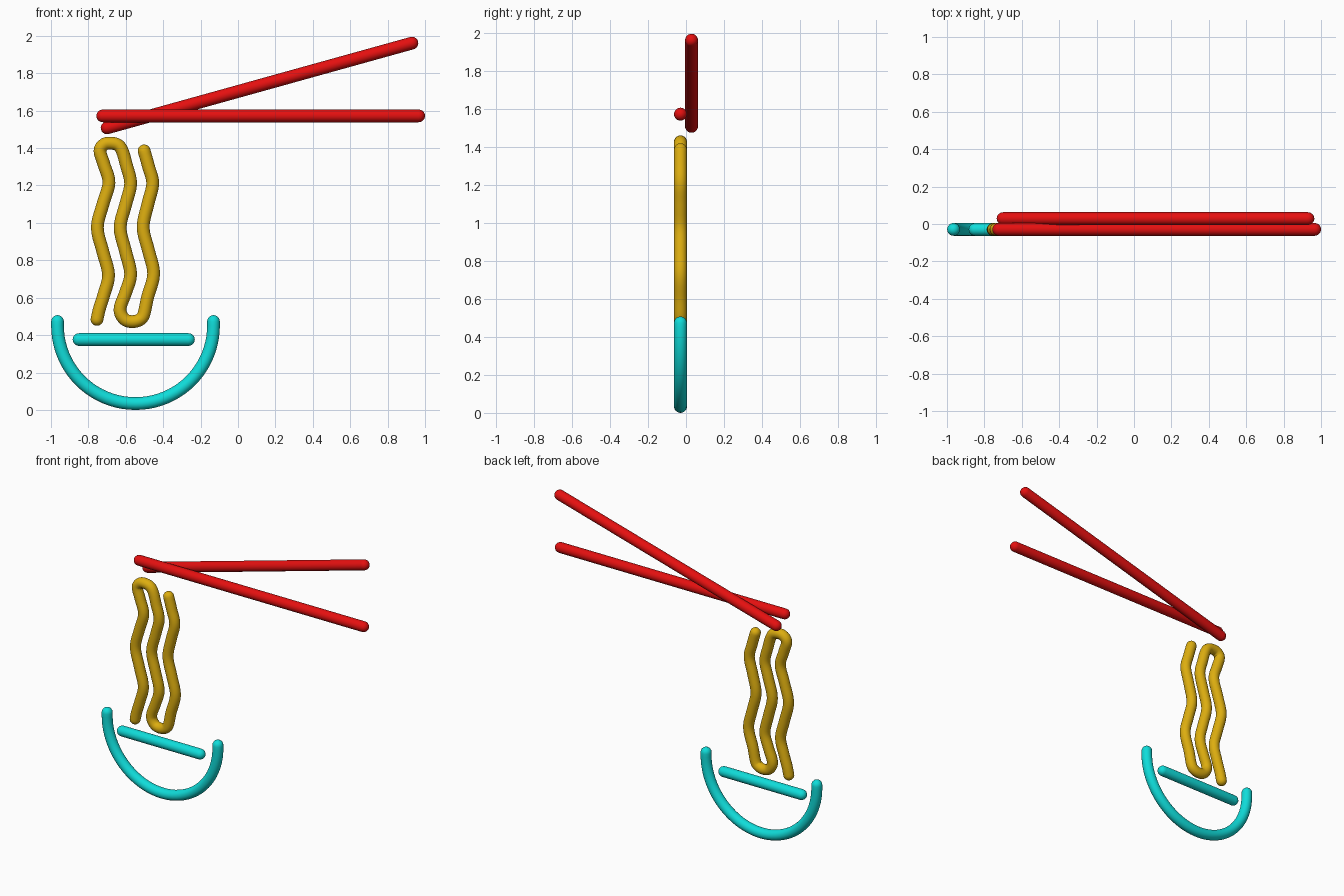
import bpy, bmesh, math
from mathutils import Vector

if "Cube" in bpy.data.objects:
    bpy.data.objects.remove(bpy.data.objects["Cube"])

R = 0.034       # tube radius
Y = 0.029       # front / back layer offset
SIDES = 24


def material(name, rgb):
    m = bpy.data.materials.new(name)
    m.diffuse_color = (*rgb, 1)
    m.use_nodes = True
    m.node_tree.nodes["Principled BSDF"].inputs["Base Color"].default_value = m.diffuse_color
    return m


red = material("red_lacquer", (0.78, 0.005, 0.005))
gold = material("noodle_gold", (0.72, 0.42, 0.005))
cyan = material("bowl_cyan", (0.005, 0.72, 0.70))


def spline(pts, steps=5):
    """Catmull-Rom curve through (x, z) points."""
    p = [Vector(q) for q in pts]
    p = [2 * p[0] - p[1]] + p + [2 * p[-1] - p[-2]]
    out = []
    for a, b, c, d in zip(p, p[1:], p[2:], p[3:]):
        for i in range(steps):
            t = i / steps
            out.append(0.5 * (2 * b + (c - a) * t + (2 * a - 5 * b + 4 * c - d) * t * t
                              + (3 * b - a - 3 * c + d) * t ** 3))
    return out + [p[-2]]


def tube(name, path, y, mat):
    """Round-ended tube along a path of (x, z) points lying in a plane of constant y."""
    p = [Vector(q) for q in path]
    tan = [(p[min(i + 1, len(p) - 1)] - p[max(i - 1, 0)]).normalized() for i in range(len(p))]
    angles = [math.radians(a) for a in (72, 54, 36, 18)]
    rings = [(p[0] - tan[0] * R * math.sin(a), tan[0], R * math.cos(a)) for a in angles]
    rings += [(q, t, R) for q, t in zip(p, tan)]
    rings += [(p[-1] + tan[-1] * R * math.sin(a), tan[-1], R * math.cos(a))
              for a in reversed(angles)]
    bm = bmesh.new()
    loops = []
    for q, t, r in rings:
        loop = []
        for k in range(SIDES):
            a = 2 * math.pi * k / SIDES
            u = r * math.cos(a)
            loop.append(bm.verts.new((q.x - t.y * u, y + r * math.sin(a), q.y + t.x * u)))
        loops.append(loop)
    for a, b in zip(loops, loops[1:]):
        for k in range(SIDES):
            n = (k + 1) % SIDES
            bm.faces.new((a[k], a[n], b[n], b[k]))
    # rounded tips
    for loop, q in ((loops[0], p[0] - tan[0] * R), (loops[-1], p[-1] + tan[-1] * R)):
        tip = bm.verts.new((q.x, y, q.y))
        for k in range(SIDES):
            bm.faces.new((loop[k], loop[(k + 1) % SIDES], tip))
    bmesh.ops.recalc_face_normals(bm, faces=bm.faces)
    for f in bm.faces:
        f.smooth = True
    me = bpy.data.meshes.new(name)
    bm.to_mesh(me)
    bm.free()
    me.materials.append(mat)
    ob = bpy.data.objects.new(name, me)
    bpy.context.collection.objects.link(ob)
    return ob


# chopsticks
tube("front_chopstick", [(-0.723, 1.572), (0.966, 1.572)], -Y, red)
tube("back_chopstick", [(-0.70, 1.508), (0.93, 1.961)], Y, red)

# bowl: half ring with short upright lips, plus the soup line
cx, br = -0.548, 0.417
cz = R + br
arc = [(cx + br * math.cos(a), cz + br * math.sin(a))
       for a in (math.pi + math.pi * i / 40 for i in range(41))]
tube("bowl", [(cx - br, cz + 0.022)] + arc + [(cx + br, cz + 0.022)], -Y, cyan)
tube("soup_line", [(-0.85, 0.376), (-0.265, 0.376)], -Y, cyan)

# one wavy noodle: up, over, down, under and up again
noodle = [(-0.754, 0.484), (-0.741, 0.54), (-0.716, 0.62), (-0.692, 0.722), (-0.722, 0.845),
          (-0.752, 0.975), (-0.722, 1.10), (-0.69, 1.215), (-0.716, 1.31), (-0.738, 1.385),
          (-0.715, 1.42), (-0.678, 1.426), (-0.640, 1.415), (-0.617, 1.38),
          (-0.597, 1.31), (-0.574, 1.21), (-0.60, 1.10), (-0.630, 0.975), (-0.602, 0.85),
          (-0.574, 0.727), (-0.600, 0.63), (-0.628, 0.555), (-0.627, 0.515), (-0.603, 0.482),
          (-0.567, 0.472), (-0.528, 0.481), (-0.504, 0.51),
          (-0.484, 0.60), (-0.451, 0.727), (-0.478, 0.85), (-0.507, 0.975), (-0.482, 1.10),
          (-0.456, 1.21), (-0.478, 1.30), (-0.502, 1.385)]
tube("noodle", spline(noodle), -Y, gold)
